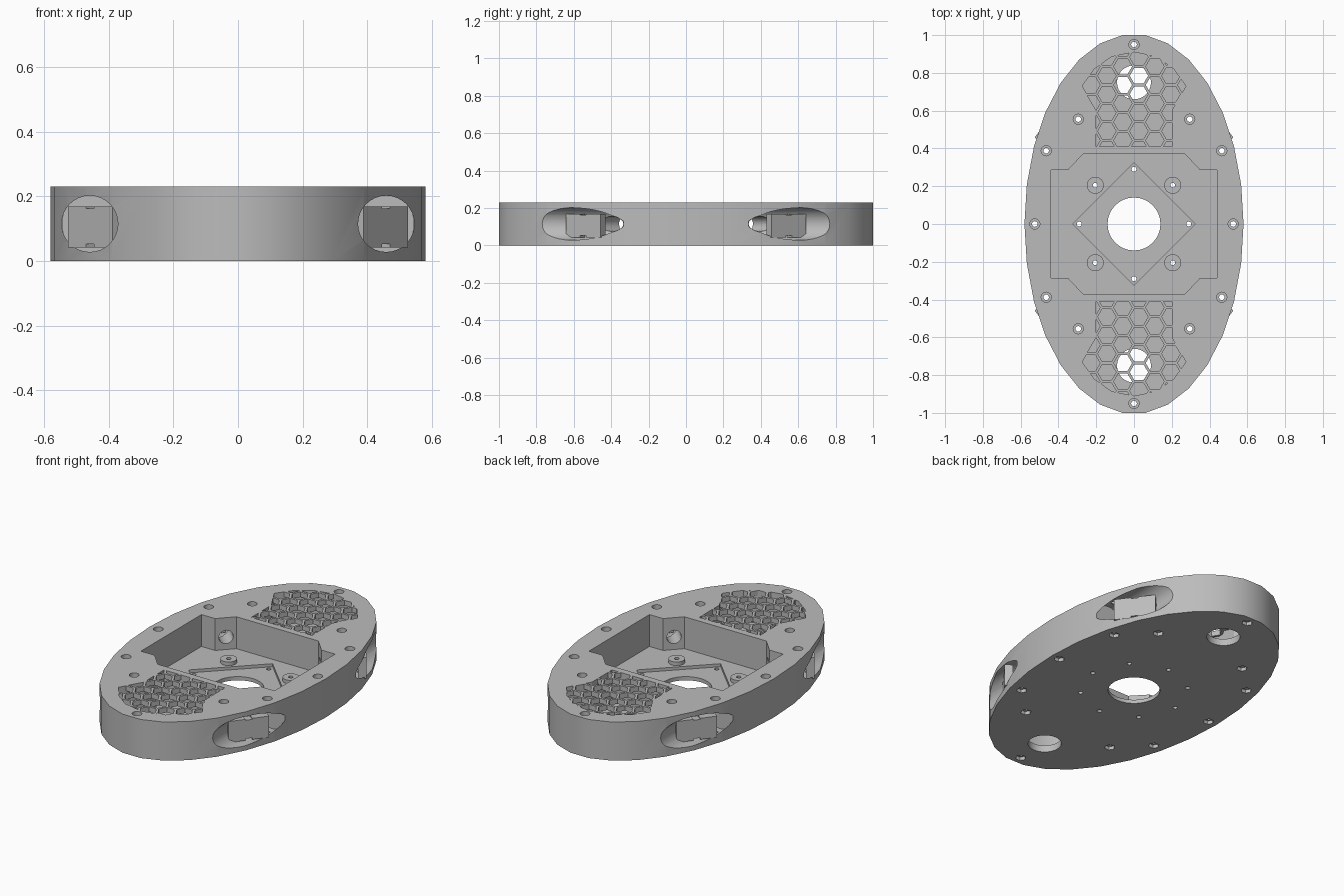
import bpy, bmesh, math
from mathutils import Matrix, Vector

if "Cube" in bpy.data.objects:
    bpy.data.objects.remove(bpy.data.objects["Cube"])

H = 0.23          # body height
FLOOR = 0.04      # floor thickness
MID = H / 2
CORNERS = [(sx, sy) for sx in (-1, 1) for sy in (-1, 1)]

grey = bpy.data.materials.new("plain_grey")
grey.use_nodes = True
grey.diffuse_color = (0.5, 0.5, 0.5, 1)
grey.node_tree.nodes["Principled BSDF"].inputs["Base Color"].default_value = (0.5, 0.5, 0.5, 1)


def ring(x, y, rx, ry, n, start=0.0):
    """Points of a regular polygon or ellipse."""
    return [(x + rx * math.cos(start + math.tau * i / n),
             y + ry * math.sin(start + math.tau * i / n)) for i in range(n)]


def prism(bm, pts, z0, z1):
    """Add a vertical prism over a 2D outline."""
    low = [bm.verts.new((x, y, z0)) for x, y in pts]
    high = [bm.verts.new((x, y, z1)) for x, y in pts]
    bm.faces.new(low)
    bm.faces.new(high)
    for i in range(len(pts)):
        j = (i + 1) % len(pts)
        bm.faces.new((low[i], low[j], high[j], high[i]))


def rod(bm, start, end, radius, n):
    """Add a cylinder between two points."""
    a, b = Vector(start), Vector(end)
    turn = (b - a).to_track_quat('Z', 'Y').to_matrix().to_4x4()
    bmesh.ops.create_cone(bm, cap_ends=True, segments=n, radius1=radius, radius2=radius,
                          depth=(b - a).length, matrix=Matrix.Translation((a + b) / 2) @ turn)


def finish(bm, name):
    bmesh.ops.recalc_face_normals(bm, faces=bm.faces)
    mesh = bpy.data.meshes.new(name)
    bm.to_mesh(mesh)
    bm.free()
    mesh.materials.append(grey)
    obj = bpy.data.objects.new(name, mesh)
    bpy.context.collection.objects.link(obj)
    return obj


def cut(obj, bm):
    """Subtract the cutter shapes from an object and discard them."""
    cutter = finish(bm, "cutter")
    cutter.hide_render = True
    mod = obj.modifiers.new("cut", 'BOOLEAN')
    mod.operation = 'DIFFERENCE'
    mod.solver = 'EXACT'
    mod.object = cutter
    bpy.context.view_layer.update()
    deps = bpy.context.evaluated_depsgraph_get()
    mesh = bpy.data.meshes.new_from_object(obj.evaluated_get(deps))
    obj.modifiers.clear()
    obj.data = mesh
    bpy.data.objects.remove(cutter)


def smooth(obj):
    bpy.ops.object.select_all(action='DESELECT')
    obj.select_set(True)
    bpy.context.view_layer.objects.active = obj
    bpy.ops.object.shade_smooth_by_angle(angle=math.radians(25))


# Oval body
bm = bmesh.new()
prism(bm, ring(0, 0, 0.58, 1.0055, 30), 0, H)
body = finish(bm, "oval_body")

# Central bay with stepped, bevelled corners
quarter = [(0.44, 0.285), (0.35, 0.285), (0.27, 0.37)]
bay = (quarter + [(-x, y) for x, y in reversed(quarter)]
       + [(-x, -y) for x, y in quarter] + [(x, -y) for x, y in reversed(quarter)])
bm = bmesh.new()
prism(bm, bay, FLOOR, H + 0.1)
cut(body, bm)

# Vented chambers at both ends, closed by lattices
half = [(0.2, 0.41), (0.2, 0.6), (0.275, 0.73), (0.21, 0.82), (0.12, 0.885)]
vent = half + [(0, 0.91)] + [(-x, y) for x, y in reversed(half)]
vents = {s: [(x, s * y) for x, y in vent] for s in (-1, 1)}
bm = bmesh.new()
for outline in vents.values():
    prism(bm, outline, FLOOR, H + 0.1)
cut(body, bm)

# Diamond recess in the bay floor
bm = bmesh.new()
prism(bm, ring(0, 0, 0.325, 0.325, 4), 0.022, 0.1)
cut(body, bm)

# Through holes: centre, cable exits, diamond and standoff screws, rim screws
rim = [(0.525, 0), (-0.525, 0), (0, 0.95), (0, -0.95)]
for sx, sy in CORNERS:
    rim += [(sx * 0.295, sy * 0.555), (sx * 0.465, sy * 0.388)]
small = [(0.29, 0), (-0.29, 0), (0, 0.29), (0, -0.29)]
small += [(sx * 0.205, sy * 0.205) for sx, sy in CORNERS]
bm = bmesh.new()
prism(bm, ring(0, 0, 0.14, 0.14, 32), -0.1, 0.1)
for s in (-1, 1):
    prism(bm, ring(0, s * 0.75, 0.09, 0.09, 28), -0.1, 0.1)
for x, y in small:
    prism(bm, ring(x, y, 0.013, 0.013, 12), -0.1, 0.1)
for x, y in rim:
    prism(bm, ring(x, y, 0.015, 0.015, 12), -0.1, H + 0.1)
cut(body, bm)

# Screw head seats above and hexagonal nut seats below
bm = bmesh.new()
for x, y in rim:
    prism(bm, ring(x, y, 0.027, 0.027, 16), H - 0.025, H + 0.1)
    prism(bm, ring(x, y, 0.029, 0.029, 6), -0.1, 0.02)
cut(body, bm)

# Round side ports running lengthwise through the rim
bm = bmesh.new()
for sx, sy in CORNERS:
    rod(bm, (sx * 0.458, sy * 0.335, MID), (sx * 0.458, sy * 1.1, MID), 0.087, 32)
cut(body, bm)

# Diagonal cable holes from bay corners into the ports
bm = bmesh.new()
for sx, sy in CORNERS:
    rod(bm, (sx * 0.27, sy * 0.29, MID), (sx * 0.43, sy * 0.45, MID), 0.04, 20)
cut(body, bm)
smooth(body)

# Honeycomb lattices
R = 0.0565
PITCH = R * math.sqrt(3)
for s, name in ((-1, "front_vent_lattice"), (1, "rear_vent_lattice")):
    bm = bmesh.new()
    prism(bm, vents[s], H - 0.03, H)
    lattice = finish(bm, name)
    bm = bmesh.new()
    for col in range(-4, 5):
        for row in range(-5, 4):
            x = 0.026 + col * R * 1.5
            y = s * 0.785 + s * (row + 0.5 * (col % 2)) * PITCH
            prism(bm, ring(x, y, R - 0.008, R - 0.008, 6), 0.1, H + 0.1)
    cut(lattice, bm)

# Standoffs on the bay floor
for sx, sy in CORNERS:
    bm = bmesh.new()
    prism(bm, ring(sx * 0.205, sy * 0.205, 0.045, 0.045, 24), FLOOR - 0.005, FLOOR + 0.022)
    standoff = finish(bm, "standoff")
    bm = bmesh.new()
    prism(bm, ring(sx * 0.205, sy * 0.205, 0.013, 0.013, 12), 0, 0.1)
    cut(standoff, bm)
    smooth(standoff)

# Diagonal sensor mounts inside the ports
along = Vector((-0.6, 0.8))
inward = Vector((-0.8, -0.6))
for sx, sy in CORNERS:
    mid = Vector((0.457, 0.55))
    a, b = mid - along * 0.115, mid + along * 0.115
    outline = [a, b, b + inward * 0.045, a + inward * 0.045]
    bm = bmesh.new()
    prism(bm, [(sx * p.x, sy * p.y) for p in outline], 0.042, 0.168)
    mount = finish(bm, "sensor_mount")
    # Small notches in the top and bottom edges
    bm = bmesh.new()
    for z in (0.03, 0.162):
        c, d = mid - along * 0.02 - inward * 0.02, mid + along * 0.02 - inward * 0.02
        notch = [c, d, d + inward * 0.1, c + inward * 0.1]
        prism(bm, [(sx * p.x, sy * p.y) for p in notch], z, z + 0.022)
    cut(mount, bm)
